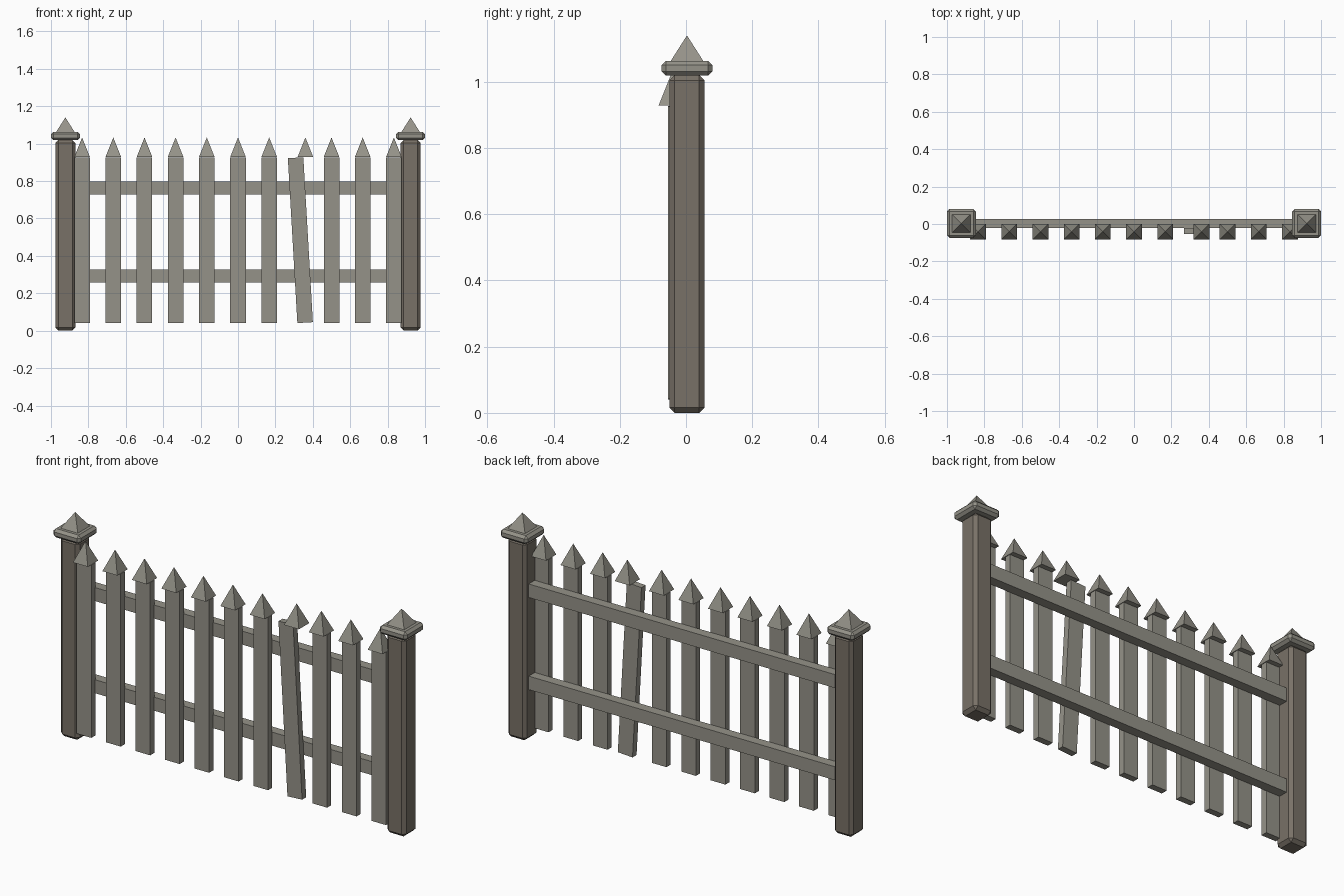
import bpy
import bmesh
from math import radians
from mathutils import Matrix

if "Cube" in bpy.data.objects:
    bpy.data.objects.remove(bpy.data.objects["Cube"])


def material(name, color):
    m = bpy.data.materials.new(name)
    m.diffuse_color = color
    m.use_nodes = True
    m.node_tree.nodes["Principled BSDF"].inputs["Base Color"].default_value = m.diffuse_color
    return m


PICKET_WOOD = material("weathered_wood", (0.30, 0.29, 0.25, 1))
POST_WOOD = material("post_wood", (0.19, 0.165, 0.135, 1))


def finish(name, bm, loc, mat, tilt=0.0):
    mesh = bpy.data.meshes.new(name)
    bm.to_mesh(mesh)
    bm.free()
    mesh.materials.append(mat)
    ob = bpy.data.objects.new(name, mesh)
    ob.location = loc
    ob.rotation_euler = (0, radians(tilt), 0)
    bpy.context.collection.objects.link(ob)
    return ob


def box(name, size, loc, mat, bevel=0.0, tilt=0.0):
    bm = bmesh.new()
    bmesh.ops.create_cube(bm, size=1, matrix=Matrix.Diagonal((*size, 1)))
    if bevel:
        bmesh.ops.bevel(bm, geom=bm.edges[:], offset=bevel, segments=1,
                        profile=0.5, affect='EDGES')
    return finish(name, bm, loc, mat, tilt)


def pyramid(name, width, z0, z1, x, y, mat, tilt=0.0):
    bm = bmesh.new()
    h = width / 2
    base = [bm.verts.new((sx * h, sy * h, (z0 - z1) / 2))
            for sx, sy in ((-1, -1), (1, -1), (1, 1), (-1, 1))]
    apex = bm.verts.new((0, 0, (z1 - z0) / 2))
    bm.faces.new(base[::-1])
    for i in range(4):
        bm.faces.new((base[i], base[(i + 1) % 4], apex))
    return finish(name, bm, (x, y, (z0 + z1) / 2), mat, tilt)


# End posts with chamfered caps and pyramid finials
for side, s in (("left", -1), ("right", 1)):
    x = s * 0.923
    box(f"{side}_post", (0.106, 0.106, 1.02), (x, 0.003, 0.51), POST_WOOD, 0.016)
    box(f"{side}_post_cap", (0.154, 0.154, 0.045), (x, 0.003, 1.041), PICKET_WOOD, 0.013)
    pyramid(f"{side}_post_finial", 0.102, 1.06, 1.14, x, 0.003, PICKET_WOOD)

# Horizontal rails running between the posts
for name, z in (("lower_rail", 0.293), ("upper_rail", 0.764)):
    box(name, (1.80, 0.050, 0.069), (0, 0.003, z), PICKET_WOOD)

# Pickets and points; one picket has slipped and leans
for i in range(11):
    x = (i - 5) * 0.1667
    loose = i == 7
    tilt = -3.3 if loose else 0
    box(f"picket_{i + 1}", (0.083, 0.033, 0.883), (x, -0.0375, 0.484), PICKET_WOOD, tilt=tilt)
    pyramid(f"picket_point_{i + 1}", 0.084, 0.928, 1.033,
            x + (0.027 if loose else 0), -0.041, PICKET_WOOD)
